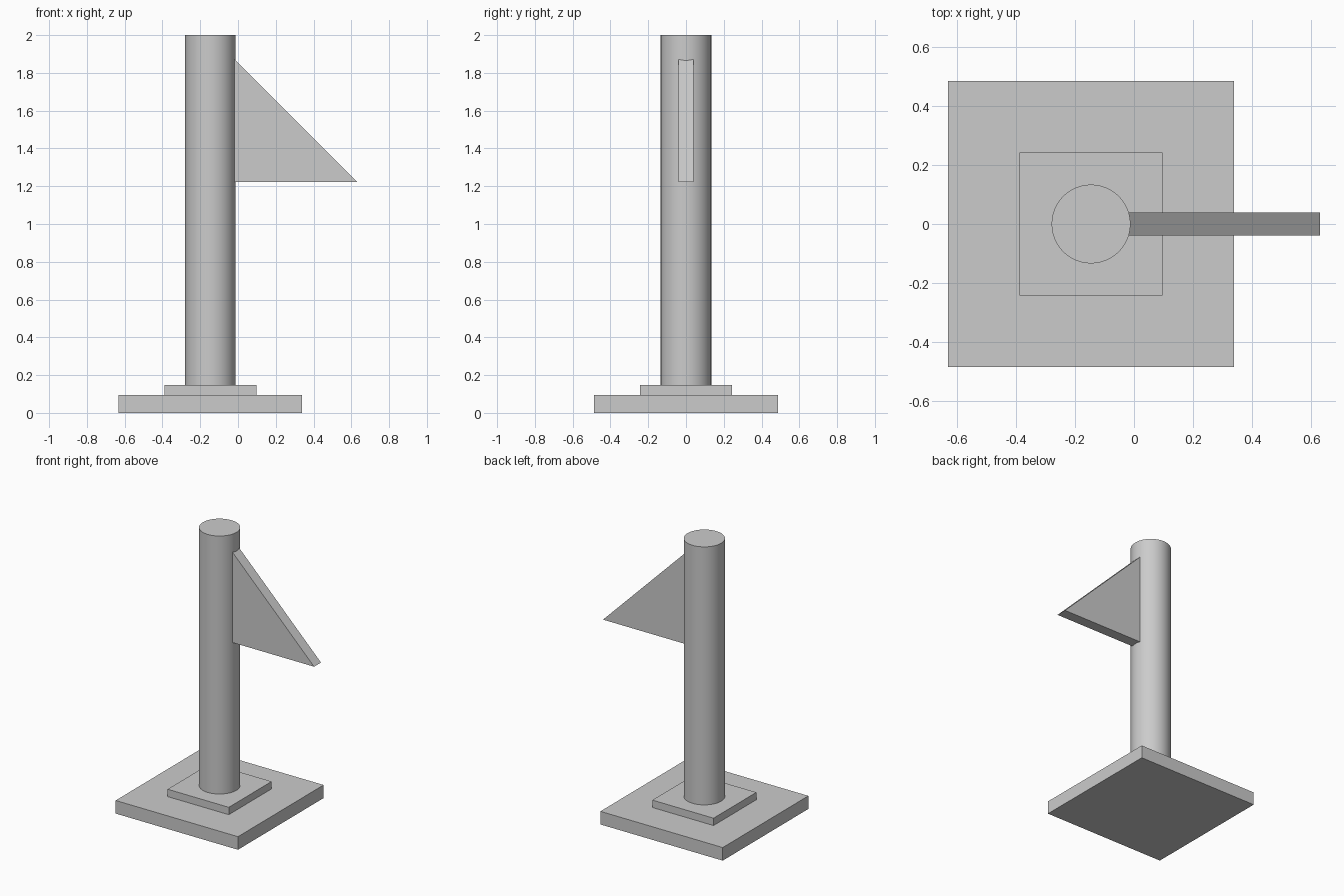
import bpy
import bmesh
from math import radians

if "Cube" in bpy.data.objects:
    bpy.data.objects.remove(bpy.data.objects["Cube"])

POLE_X = -0.146


def block(name, half, z0, z1):
    """Square slab centred under the pole."""
    bpy.ops.mesh.primitive_cube_add(size=1, location=(POLE_X, 0, (z0 + z1) / 2))
    ob = bpy.context.object
    ob.name = name
    ob.scale = (2 * half, 2 * half, z1 - z0)
    bpy.ops.object.transform_apply(location=False, rotation=False, scale=True)
    return ob


# stepped base
block("base_plate", 0.486, 0.0, 0.094)
block("base_step", 0.243, 0.094, 0.147)

# round pole
bpy.ops.mesh.primitive_cylinder_add(vertices=48, radius=0.134, depth=2 - 0.147,
                                    location=(POLE_X, 0, (2 + 0.147) / 2))
bpy.context.object.name = "pole"
bpy.ops.object.shade_smooth_by_angle(angle=radians(30))

# triangular pennant, its inner edge sunk slightly into the pole
tip_x, low_z, inner_x, half_t = 0.632, 1.222, -0.04, 0.039
profile = [(inner_x, low_z), (tip_x, low_z), (inner_x, low_z + tip_x - inner_x)]
bm = bmesh.new()
face = bm.faces.new([bm.verts.new((x, -half_t, z)) for x, z in profile])
ext = bmesh.ops.extrude_face_region(bm, geom=[face])
bmesh.ops.translate(bm, vec=(0, 2 * half_t, 0),
                    verts=[g for g in ext["geom"] if isinstance(g, bmesh.types.BMVert)])
bmesh.ops.recalc_face_normals(bm, faces=bm.faces)
mesh = bpy.data.meshes.new("pennant")
bm.to_mesh(mesh)
bm.free()
bpy.context.collection.objects.link(bpy.data.objects.new("pennant", mesh))
